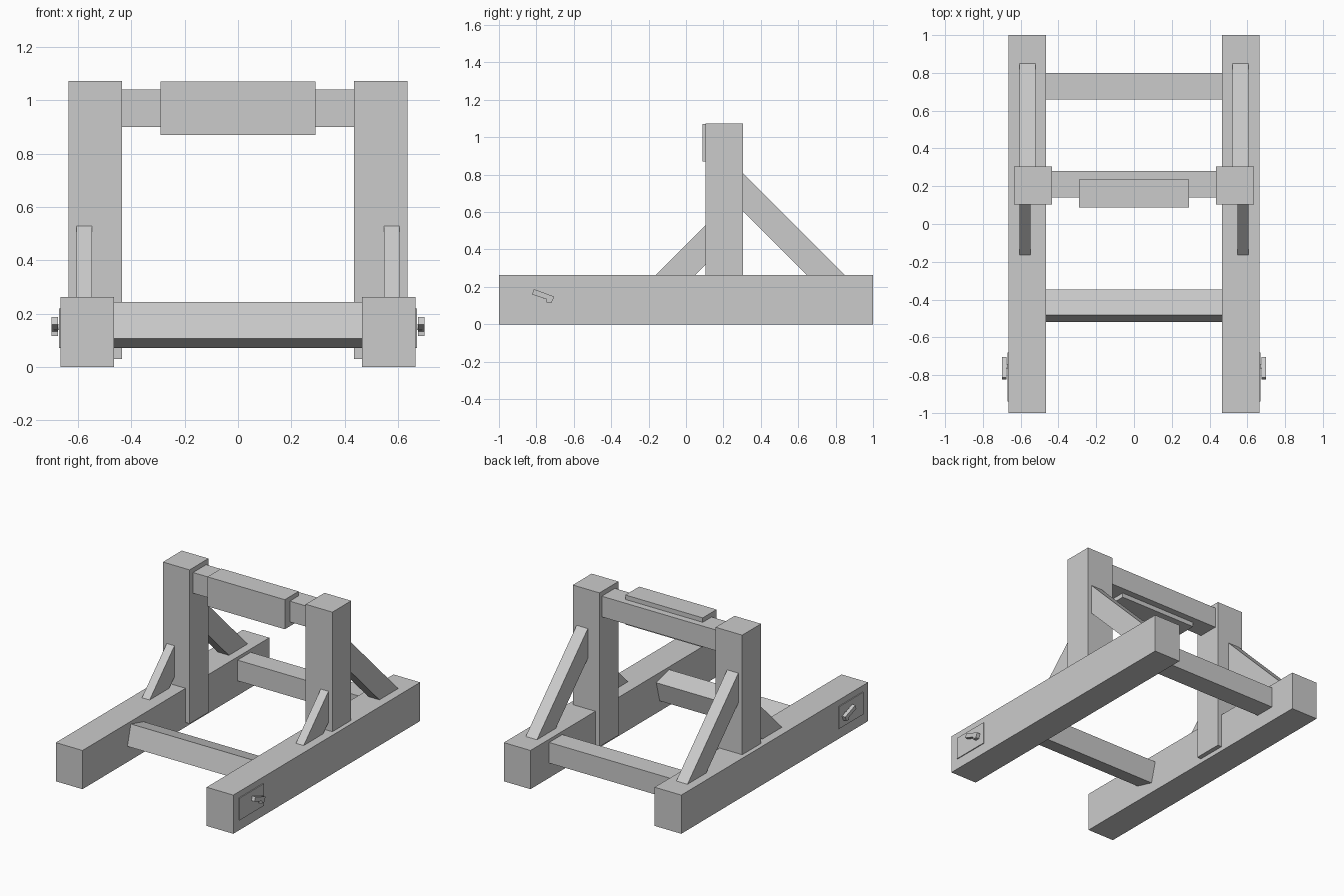
import bpy, bmesh
from math import cos, sin, radians

if "Cube" in bpy.data.objects:
    bpy.data.objects.remove(bpy.data.objects["Cube"])


def prism(name, x0, x1, profile):
    """Extrude a (y, z) profile along x."""
    bm = bmesh.new()
    a = [bm.verts.new((x0, y, z)) for y, z in profile]
    b = [bm.verts.new((x1, y, z)) for y, z in profile]
    n = len(profile)
    bm.faces.new(a)
    bm.faces.new(b)
    for i in range(n):
        j = (i + 1) % n
        bm.faces.new((a[i], a[j], b[j], b[i]))
    bmesh.ops.recalc_face_normals(bm, faces=bm.faces)
    me = bpy.data.meshes.new(name)
    bm.to_mesh(me)
    bm.free()
    ob = bpy.data.objects.new(name, me)
    bpy.context.collection.objects.link(ob)
    return ob


def rect(y0, y1, z0, z1):
    return [(y0, z0), (y1, z0), (y1, z1), (y0, z1)]


def tilted_square(cy, cz, size, deg):
    h, c, s = size / 2, cos(radians(deg)), sin(radians(deg))
    return [(cy + h * (u * c - v * s), cz + h * (u * s + v * c))
            for u, v in ((-1, -1), (1, -1), (1, 1), (-1, 1))]


# Parts on both sides: name, inner x, outer x, (y, z) profile
side_parts = [
    ("base_beam", 0.465, 0.665, rect(-1, 1, 0, 0.262)),
    ("post", 0.435, 0.635, rect(0.103, 0.305, 0.03, 1.072)),
    ("rear_brace", 0.522, 0.606,
     [(0.28, 0.832), (0.28, 0.63), (0.67, 0.24), (0.872, 0.24)]),
    ("front_brace", 0.548, 0.606,
     [(0.125, 0.55), (0.125, 0.34), (0.025, 0.24), (-0.185, 0.24)]),
    ("latch_plate", 0.66, 0.671, rect(-0.94, -0.68, 0.07, 0.22)),
    ("latch_lever", 0.676, 0.70,
     [(-0.823, 0.16), (-0.813, 0.188), (-0.705, 0.148),
      (-0.718, 0.116), (-0.745, 0.116), (-0.745, 0.133)]),
    ("latch_pin", 0.665, 0.69, rect(-0.765, -0.74, 0.138, 0.16)),
]
for name, xi, xo, profile in side_parts:
    for side, s in (("right", 1), ("left", -1)):
        prism(f"{name}_{side}", s * xi, s * xo, profile)

# Cross members
prism("front_crossbar", -0.47, 0.47, tilted_square(-0.4325, 0.157, 0.142, -15))
prism("rear_crossbar", -0.47, 0.47, rect(0.66, 0.80, 0.10, 0.24))
prism("top_crossbar", -0.44, 0.44, rect(0.14, 0.28, 0.90, 1.04))

# Stop pad on the top crossbar
prism("stop_pad", -0.29, 0.29, rect(0.087, 0.235, 0.87, 1.07))
